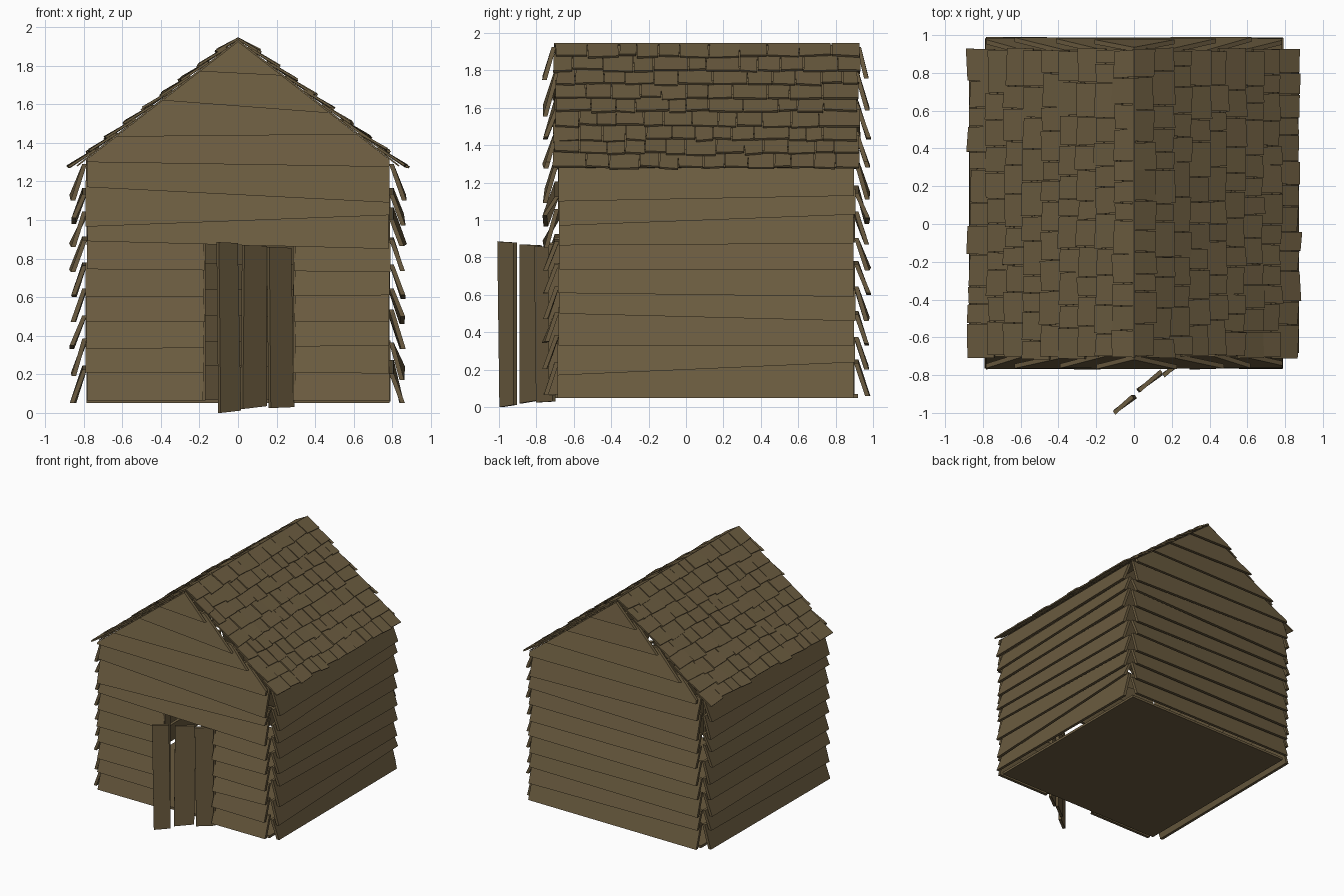
import bpy, bmesh, math, random
from mathutils import Vector

if "Cube" in bpy.data.objects:
    bpy.data.objects.remove(bpy.data.objects["Cube"])

random.seed(7)
wood = bpy.data.materials.new("old_wood")
wood.diffuse_color = (0.145, 0.105, 0.05, 1)
wood.use_nodes = True
wood.node_tree.nodes["Principled BSDF"].inputs["Base Color"].default_value = wood.diffuse_color
Z = Vector((0, 0, 1))


def jit(a):
    return random.uniform(-a, a)


def finish(bm, name):
    bmesh.ops.recalc_face_normals(bm, faces=bm.faces)
    me = bpy.data.meshes.new(name)
    bm.to_mesh(me)
    bm.free()
    me.materials.append(wood)
    ob = bpy.data.objects.new(name, me)
    bpy.context.collection.objects.link(ob)
    return ob


def hexa(bm, inner, outer):
    """Solid between two matching quads."""
    a = [bm.verts.new(p) for p in inner]
    b = [bm.verts.new(p) for p in outer]
    bm.faces.new(a)
    bm.faces.new(b[::-1])
    for i in range(4):
        j = (i + 1) % 4
        bm.faces.new((a[i], b[i], b[j], a[j]))


def plank(bm, O, U, N, V, us, v_low, v_high, o_low, o_high, th, lean=0):
    """Board in a frame: U along, V up, N outward; v_* and o_* are (left, right) pairs."""
    def p(u, v, o):
        return O + U * u + V * v + N * o
    def quad(d):
        return [p(us[0], v_low[0], o_low[0] - d), p(us[1], v_low[1], o_low[1] - d),
                p(us[1] + lean, v_high[1], o_high[1] - d), p(us[0] + lean, v_high[0], o_high[0] - d)]
    hexa(bm, quad(th), quad(0))


def wall(name, O, U, N, length, rows, door=None, gable=False):
    """Lapped clapboards; rows lists the (left, right) height of each lower edge."""
    bm = bmesh.new()
    for i, (l, r) in enumerate(rows):
        if i + 1 < len(rows):
            top = (rows[i + 1][0] + 0.035, rows[i + 1][1] + 0.035)
        else:
            top = (l + 0.22, r + 0.22) if gable else (1.29, 1.29)
        spans = [(0, length)]
        if door and i < 6:
            spans = [(0, door[0]), (door[1], length)]
        for u0, u1 in spans:
            f0, f1 = u0 / length, u1 / length
            mix = lambda a, b: (a + (b - a) * f0, a + (b - a) * f1)
            out = 0.083 + jit(0.008), 0.083 + jit(0.008)
            plank(bm, O, U, N, Z, (u0 + jit(.006), u1 + jit(.006)), mix(l, r), mix(*top),
                  out, (0.022, 0.022), 0.024)
    if gable:
        # trim to the roof pitch
        for s in (-1, 1):
            bmesh.ops.bisect_plane(bm, geom=bm.verts[:] + bm.edges[:] + bm.faces[:],
                                   plane_co=(0, 0, 1.925), plane_no=(s * 0.78, 0, 1), clear_outer=True)
            bmesh.ops.holes_fill(bm, edges=[e for e in bm.edges if e.is_boundary], sides=0)
    return finish(bm, name)


X0, Y0, Y1 = 0.785, -0.68, 0.90
front_rows = [(.065, .065), (.21, .205), (.33, .35), (.47, .47), (.60, .61), (.745, .73), (.89, .85),
              (.965, 1.025), (1.17, 1.09), (1.30, 1.275), (1.43, 1.445), (1.65, 1.53), (1.80, 1.72)]
back_rows = [(.06, .06), (.20, .22), (.34, .33), (.46, .48), (.61, .60), (.73, .745), (.87, .87),
             (1.01, .98), (1.11, 1.15), (1.28, 1.29), (1.44, 1.43), (1.58, 1.61), (1.75, 1.77)]
right_rows = [(.05, .05), (.17, .24), (.33, .33), (.50, .46), (.61, .59), (.735, .735), (.865, .875),
              (.97, 1.03), (1.10, 1.13)]
left_rows = [(.05, .05), (.21, .19), (.33, .35), (.47, .47), (.60, .61), (.745, .73), (.88, .86),
             (.98, 1.01), (1.13, 1.10)]

# walls
wall("front_wall", Vector((-X0, Y0, 0)), Vector((1, 0, 0)), Vector((0, -1, 0)), 2 * X0,
     front_rows, door=(0.61, 1.075), gable=True)
wall("back_wall", Vector((X0, Y1, 0)), Vector((-1, 0, 0)), Vector((0, 1, 0)), 2 * X0,
     back_rows, gable=True)
wall("right_wall", Vector((X0, Y0, 0)), Vector((0, 1, 0)), Vector((1, 0, 0)), Y1 - Y0, right_rows)
wall("left_wall", Vector((-X0, Y1, 0)), Vector((0, -1, 0)), Vector((-1, 0, 0)), Y1 - Y0, left_rows)


def box(name, lo, hi):
    bm = bmesh.new()
    q = [(lo[0], lo[1]), (hi[0], lo[1]), (hi[0], hi[1]), (lo[0], hi[1])]
    hexa(bm, [(x, y, lo[2]) for x, y in q], [(x, y, hi[2]) for x, y in q])
    return finish(bm, name)


# floor and door jambs
box("floor", (-X0, Y0 - 0.02, 0.05), (X0, Y1 + 0.02, 0.07))
box("left_jamb", (-0.182, -0.735, 0.065), (-0.168, -0.66, 0.88))
box("right_jamb", (0.284, -0.735, 0.065), (0.298, -0.66, 0.87))

# open door of three loose planks, hinged on the right of the doorway
bm = bmesh.new()
U = Vector((-0.81, -0.58, 0)).normalized()
N = Vector((0.58, -0.81, 0)).normalized()
H = Vector((0.285, -0.705, 0))
for us, low, high, off, lean in (((0.0, 0.15), (.03, .025), (.855, .86), .012, .012),
                                 ((0.165, 0.32), (.035, .02), (.865, .87), 0.0, -.008),
                                 ((0.345, 0.475), (.012, .0), (.88, .885), .02, .014)):
    plank(bm, H, U, N, Z, us, low, high, (off, off), (off - .01, off + .004), 0.022, lean)
finish(bm, "door")

# roof: thin deck plus lapped rows of shingles on each slope
RIDGE, EAVE_X, EAVE_Z = 1.935, 0.86, 1.265
L = math.hypot(EAVE_X, RIDGE - EAVE_Z)
ROWS = 9
for side, name in ((1, "right"), (-1, "left")):
    up = Vector((-side * EAVE_X, 0, RIDGE - EAVE_Z)).normalized()
    along = Vector((0, 1, 0))
    nrm = Vector((side * (RIDGE - EAVE_Z), 0, EAVE_X)).normalized()
    eave = Vector((side * EAVE_X, 0, EAVE_Z))
    bm = bmesh.new()
    plank(bm, eave, along, nrm, up, (-0.67, 0.90), (.03, .03), (L, L), (0, 0), (0, 0), 0.008)
    finish(bm, name + "_roof_deck")
    bm = bmesh.new()
    pitch = L / ROWS
    for r in range(ROWS):
        y = -0.705 + jit(0.012)
        end = 0.925 + jit(0.012)
        while y < end - 0.02:
            w = random.uniform(0.09, 0.19)
            if y + w > end - 0.07:
                w = end - y
            lo = r * pitch + jit(0.012)
            hi = min(lo + pitch + 0.045, L + 0.008)
            skew = jit(0.006)
            lift = 0.026 + jit(0.005)
            plank(bm, eave, along, nrm, up, (y + .002, y + w - .003), (lo + skew, lo - skew), (hi, hi),
                  (lift + jit(.004), lift), (.009, .009), 0.012, jit(0.004))
            y += w
    finish(bm, name + "_shingles")
